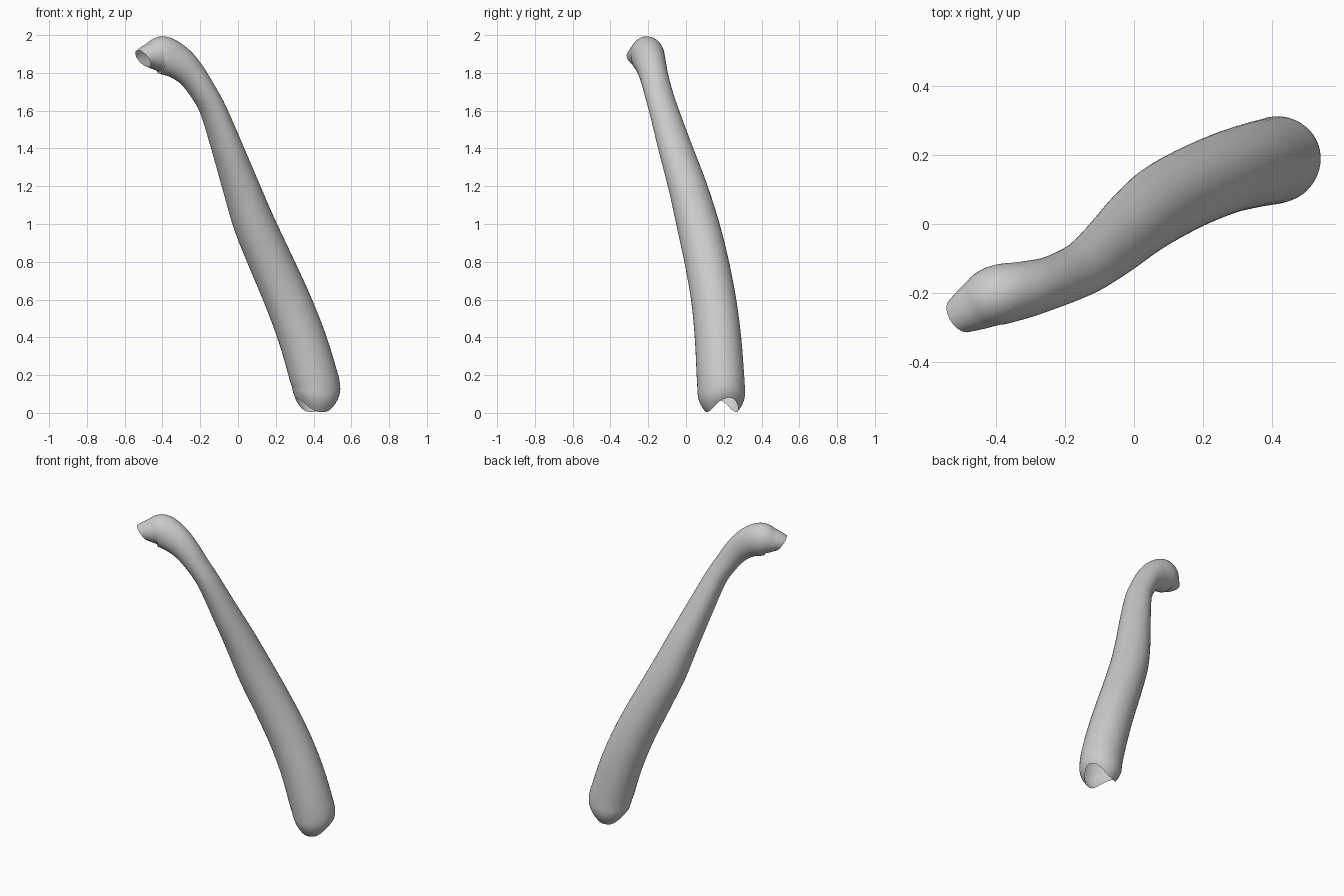
import bpy, bmesh, math
from mathutils import Vector

cube = bpy.data.objects.get("Cube")
if cube:
    bpy.data.objects.remove(cube, do_unlink=True)

SIDES = 40
STEPS = 5
ACROSS = Vector((.5, -.86, 0))        # wide direction of the section
MOUTH = Vector((-.67, -.45, -.6))     # direction the open tip faces

# Centreline from open base to open tip: x, y, z, depth radius, width radius
PATH = [
    (.417, .188, .005, .124, .121), (.415, .187, .10, .127, .125),
    (.398, .182, .20, .128, .125), (.338, .169, .40, .125, .122),
    (.261, .146, .60, .121, .118), (.173, .109, .80, .116, .116),
    (.086, .062, 1.0, .109, .113), (.014, .008, 1.2, .095, .104),
    (-.056, -.056, 1.4, .08, .093), (-.130, -.117, 1.6, .067, .081),
    (-.184, -.147, 1.7, .067, .077), (-.248, -.172, 1.793, .076, .076),
    (-.32, -.191, 1.858, .091, .082), (-.40, -.208, 1.894, .1, .087),
    (-.455, -.237, 1.887, .075, .073), (-.503, -.265, 1.876, .055, .055),
]


def spline(points):
    """Smooth samples through the control points."""
    pts = [Vector(p) for p in points]
    pts = [2 * pts[0] - pts[1]] + pts + [2 * pts[-1] - pts[-2]]
    out = []
    for a, b, c, d in zip(pts, pts[1:], pts[2:], pts[3:]):
        for k in range(STEPS):
            t = k / STEPS
            out.append(.5 * (2 * b + (c - a) * t + (2 * a - 5 * b + 4 * c - d) * t**2
                             + (3 * b - a - 3 * c + d) * t**3))
    return out + [pts[-2]]


def skin(samples):
    """Sweep oval rings along the samples, leaving both ends open."""
    bm = bmesh.new()
    rings = []
    last = len(samples) - 1
    places = [Vector(s[:3]) for s in samples]
    for i, (s, place) in enumerate(zip(samples, places)):
        axis = (places[min(i + 1, last)] - places[max(i - 1, 0)]).normalized()
        # The tip is cut obliquely
        axis = axis.lerp(MOUTH, max(0, 1 - (last - i) / (2 * STEPS)) ** 2).normalized()
        wide = (ACROSS - axis * ACROSS.dot(axis)).normalized()
        deep = axis.cross(wide)
        ring = []
        for k in range(SIDES):
            a = math.tau * k / SIDES
            ring.append(bm.verts.new(place + s[4] * math.cos(a) * wide + s[3] * math.sin(a) * deep))
        rings.append(ring)

    # Scalloped base rim: arched on two sides, with lips pulled inward
    centre = Vector(PATH[0][:2])
    for i, ring in enumerate(rings[:2 * STEPS]):
        rise = 1 - i / (2 * STEPS)
        curl = max(0, 1 - i / STEPS) ** 2
        for v in ring:
            offset = v.co.xy - centre
            arch = abs(math.cos(math.atan2(offset.y, offset.x) - math.radians(20))) ** 3
            v.co.z += .075 * rise * arch
            v.co.xy = v.co.xy.lerp(centre, curl * (.3 - .22 * arch))

    for low, high in zip(rings, rings[1:]):
        for k in range(SIDES):
            n = (k + 1) % SIDES
            bm.faces.new((low[k], low[n], high[n], high[k])).smooth = True
    return bm


# Single grey surface
grey = bpy.data.materials.new("plain grey")
grey.use_nodes = True
colour = (.6, .6, .6, 1)
grey.diffuse_color = colour
grey.node_tree.nodes["Principled BSDF"].inputs["Base Color"].default_value = colour

# Curved hollow limb
bm = skin(spline(PATH))
mesh = bpy.data.meshes.new("curved_limb")
bm.to_mesh(mesh)
bm.free()
mesh.materials.append(grey)
limb = bpy.data.objects.new("curved_limb", mesh)
bpy.context.collection.objects.link(limb)
